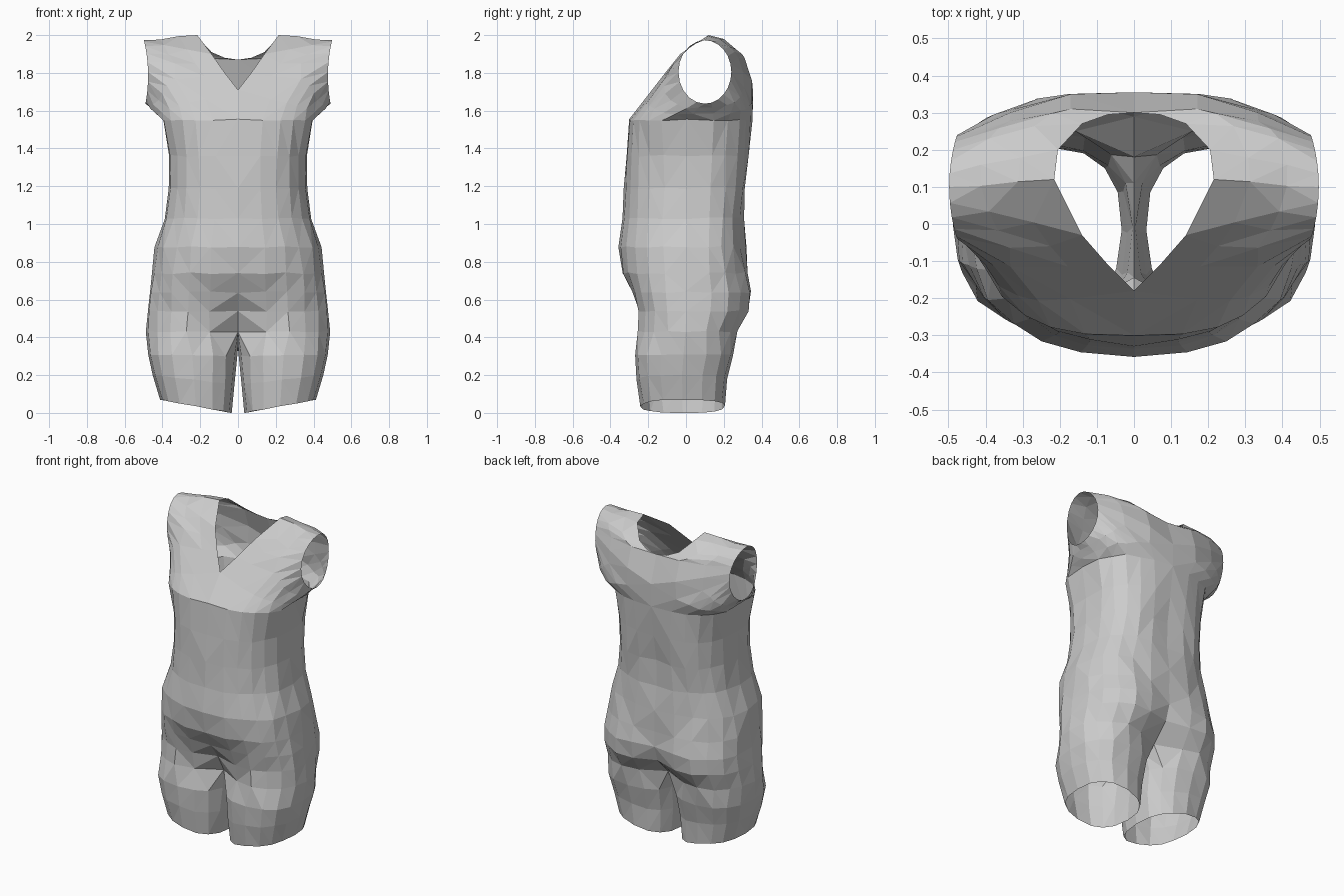
import bpy, bmesh, random
from math import sin, cos, pi, copysign
from mathutils import Vector

if "Cube" in bpy.data.objects:
    bpy.data.objects.remove(bpy.data.objects["Cube"])

random.seed(4)
N = 12                      # segments in half a body ring
bm = bmesh.new()


def half_ring(z, a, yf, yb, dip_f, dip_b, ef, eb):
    """Half cross-section from front centre to back centre."""
    pts = []
    for i in range(N + 1):
        t = pi * i / N
        s, c = max(sin(t), 0.0), cos(t)
        x = a * s ** 0.85 if 0 < i < N else 0.0
        y = yf * c ** ef if c > 0 else yb * abs(c) ** eb
        y += dip_f * {0: 1, 1: 0.4}.get(i, 0)
        y -= dip_b * {0: 1, 1: 0.4}.get(N - i, 0)
        pts.append(Vector((x, y, z)))
    return pts


def verts(pts, jitter=0.005):
    out = []
    for p in pts:
        j = Vector([random.uniform(-jitter, jitter) for _ in range(3)])
        if abs(p.x) < 1e-6:
            j.x = 0
        out.append(bm.verts.new(p + j))
    return out


def bridge(a, b, closed=False):
    n = len(a)
    for i in range(n if closed else n - 1):
        k = (i + 1) % n
        bm.faces.new((a[i], a[k], b[k], b[i]))


# Torso: height, half width, front, back, centre dips, front and back roundness
rows = [
    (0.43, 0.485, -0.29, 0.31, 0.15, 0.13, 0.8, 0.8),
    (0.54, 0.480, -0.285, 0.375, 0.08, 0.09, 0.8, 0.8),
    (0.64, 0.470, -0.31, 0.38, 0.03, 0.06, 0.8, 0.75),
    (0.74, 0.460, -0.34, 0.345, 0.0, 0.03, 0.8, 0.75),
    (0.88, 0.440, -0.36, 0.32, 0.0, 0.0, 0.8, 0.75),
    (1.03, 0.388, -0.337, 0.318, 0.0, 0.015, 0.75, 0.7),
    (1.19, 0.365, -0.328, 0.335, 0.0, 0.03, 0.75, 0.7),
    (1.36, 0.368, -0.315, 0.345, 0.0, 0.015, 0.7, 0.7),
    (1.55, 0.400, -0.302, 0.352, 0.0, 0.0, 0.62, 0.65),
]
rings = [verts(half_ring(*r)) for r in rows]
for lo, hi in zip(rings, rings[1:]):
    bridge(lo, hi)

# Chest, back and shoulder: loft from body and neckline edge to the armhole
neck = [Vector(p) for p in (
    (0, -0.18, 1.71), (0.07, -0.11, 1.80), (0.14, -0.03, 1.90),
    (0.215, 0.12, 2.0), (0.205, 0.20, 1.98), (0.14, 0.27, 1.91),
    (0.07, 0.295, 1.88), (0, 0.30, 1.87), (0, 0.355, 1.70))]
top = rings[-1]
outer = top[6::-1] + verts(neck, 0) + top[:6:-1]
top_i, n = 10, len(outer)
armhole = []
for k in range(n):
    t = pi * k / top_i if k <= top_i else pi + pi * (k - top_i) / (n - top_i)
    armhole.append(Vector((0.472 + 0.018 * cos(t) ** 2 + 0.008 * (1 - cos(t)) / 2,
                           0.10 - 0.14 * sin(t), 1.805 - 0.168 * cos(t))))
prev = outer
start = [v.co.copy() for v in outer]
for f in (0.36, 0.7, 1.0):
    loop = []
    for k in range(n):
        p = start[k].lerp(armhole[k], f)
        if 12 <= k <= 20:
            p.y += 0.15 * f * (1 - f)
        loop.append(p)
    cur = verts(loop, 0.005 if f < 1 else 0)
    bridge(prev, cur, True)
    prev = cur

# Leg: half body ring closed by the crotch seam, drawn down to a slanted hem
crotch = verts([Vector(p) for p in ((0, 0.11, 0.385), (0, 0.02, 0.34), (0, -0.07, 0.38))], 0)
loop0 = rings[0] + crotch
prev = loop0
# inner x, outer x, front, back, inner z, outer z
for x0, x1, yf, yb, z0, z1 in (
        (0.006, 0.478, -0.272, 0.25, 0.30, 0.31),
        (0.018, 0.452, -0.262, 0.215, 0.15, 0.20),
        (0.034, 0.412, -0.24, 0.205, 0.0, 0.07)):
    pts = []
    for k in range(len(loop0)):
        if k <= N:
            t = pi * (-0.25 + 1.5 * k / N)
        else:
            t = pi * (1.25 + 0.5 * (k - N) / 4)
        c, s = cos(t), sin(t)
        ux = copysign(abs(s) ** 0.8, s)
        uy = copysign(abs(c) ** 0.8, c)
        x = (x0 + x1) / 2 + (x1 - x0) / 2 * ux
        y = (yf + yb) / 2 - (yb - yf) / 2 * uy
        pts.append(Vector((x, y, z0 + (z1 - z0) * (x - x0) / (x1 - x0))))
    cur = verts(pts, 0.003)
    for v in cur:
        v.co.z = max(v.co.z, 0)
    bridge(prev, cur, True)
    prev = cur

bmesh.ops.recalc_face_normals(bm, faces=bm.faces)
bmesh.ops.triangulate(bm, faces=bm.faces)
mesh = bpy.data.meshes.new("bodysuit")
bm.to_mesh(mesh)
bm.free()
suit = bpy.data.objects.new("bodysuit", mesh)
bpy.context.collection.objects.link(suit)
mirror = suit.modifiers.new("mirror", "MIRROR")
mirror.use_clip = True
mirror.merge_threshold = 0.001
